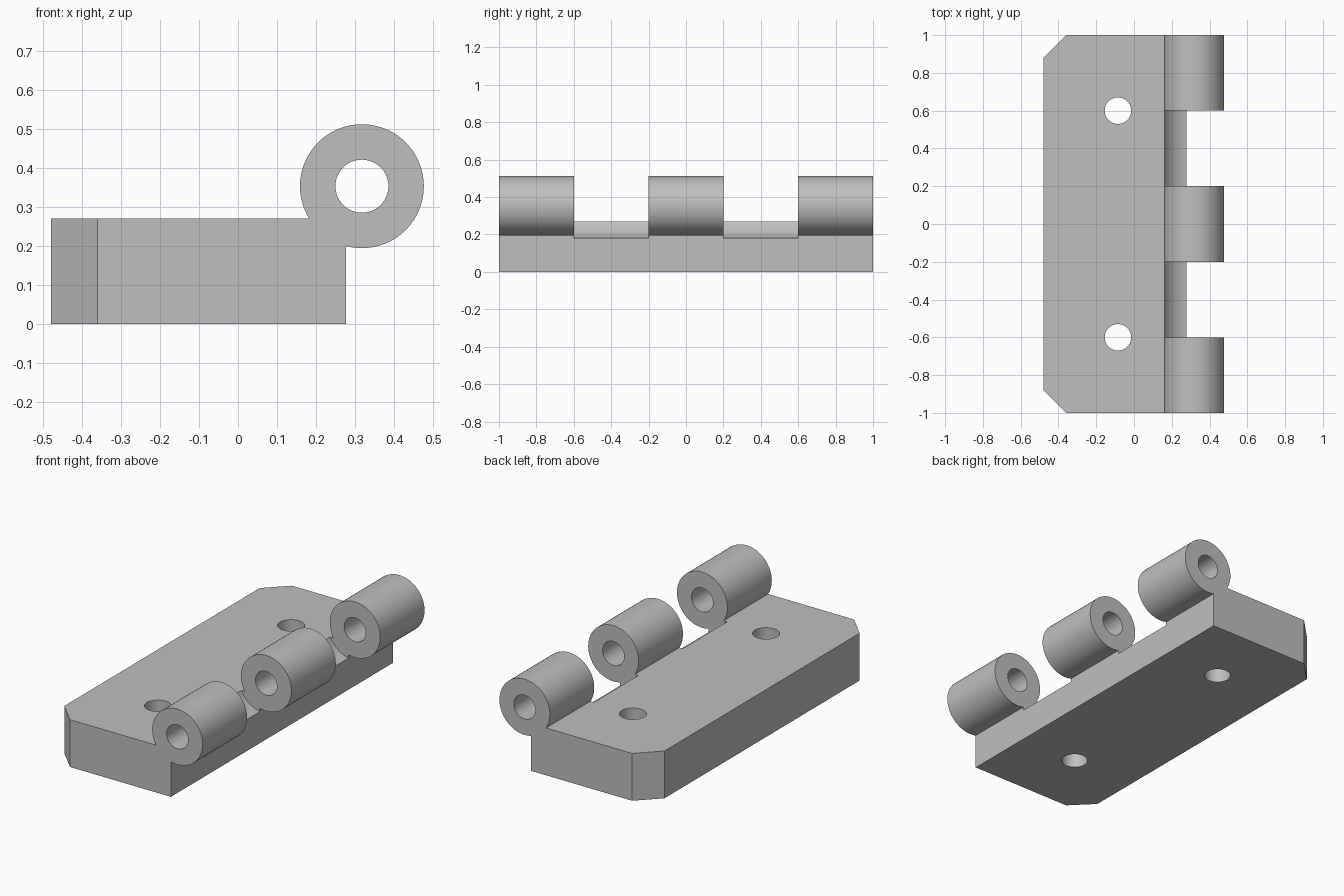
import bpy, bmesh, math
from mathutils import Matrix

if "Cube" in bpy.data.objects:
    bpy.data.objects.remove(bpy.data.objects["Cube"], do_unlink=True)

PIN_X, PIN_Z = 0.318, 0.353
HEIGHT = 0.27

grey = bpy.data.materials.new("plain grey")
grey.use_nodes = True
colour = (0.52, 0.52, 0.52, 1)
grey.diffuse_color = colour
grey.node_tree.nodes["Principled BSDF"].inputs["Base Color"].default_value = colour


def make_object(name, bm):
    bmesh.ops.recalc_face_normals(bm, faces=bm.faces)
    mesh = bpy.data.meshes.new(name)
    bm.to_mesh(mesh)
    bm.free()
    mesh.materials.append(grey)
    obj = bpy.data.objects.new(name, mesh)
    bpy.context.collection.objects.link(obj)
    return obj


def cylinder(name, radius, length, location, along_y=True, sides=64):
    bm = bmesh.new()
    turn = Matrix.Rotation(math.pi / 2, 4, "X") if along_y else Matrix()
    bmesh.ops.create_cone(bm, cap_ends=True, segments=sides, radius1=radius,
                          radius2=radius, depth=length,
                          matrix=Matrix.Translation(location) @ turn)
    return make_object(name, bm)


def combine(target, tool, operation):
    """Apply a boolean and discard the tool object."""
    bpy.context.view_layer.objects.active = target
    mod = target.modifiers.new(operation, "BOOLEAN")
    mod.operation = operation
    mod.solver = "EXACT"
    mod.object = tool
    bpy.ops.object.modifier_apply(modifier=mod.name)
    bpy.data.objects.remove(tool, do_unlink=True)


# Plate with two clipped corners on the outer edge
outline = [(0.277, -1), (0.277, 1), (-0.36, 1), (-0.48, 0.88),
           (-0.48, -0.88), (-0.36, -1)]
bm = bmesh.new()
base = bm.faces.new([bm.verts.new((x, y, 0)) for x, y in outline])
raised = bmesh.ops.extrude_face_region(bm, geom=[base])["geom"]
bmesh.ops.translate(bm, vec=(0, 0, HEIGHT),
                    verts=[v for v in raised if isinstance(v, bmesh.types.BMVert)])
leaf = make_object("hinge_leaf", bm)

# Screw holes and curved reliefs between the knuckles
for side in (-1, 1):
    combine(leaf, cylinder("screw_hole_cutter", 0.07, 1, (-0.085, 0.6 * side, 0.1), False),
            "DIFFERENCE")
    combine(leaf, cylinder("relief_cutter", 0.178, 0.4, (PIN_X, 0.4 * side, PIN_Z)),
            "DIFFERENCE")

# Three knuckles, then the pin bore through all of them
for y in (-0.8, 0, 0.8):
    combine(leaf, cylinder("knuckle", 0.159, 0.4, (PIN_X, y, PIN_Z)), "UNION")
combine(leaf, cylinder("pin_bore_cutter", 0.068, 3, (PIN_X, 0, PIN_Z)), "DIFFERENCE")

# Smooth barrels, crisp edges
bpy.ops.object.select_all(action="DESELECT")
leaf.select_set(True)
bpy.context.view_layer.objects.active = leaf
bpy.ops.object.shade_smooth_by_angle(angle=math.radians(25))
